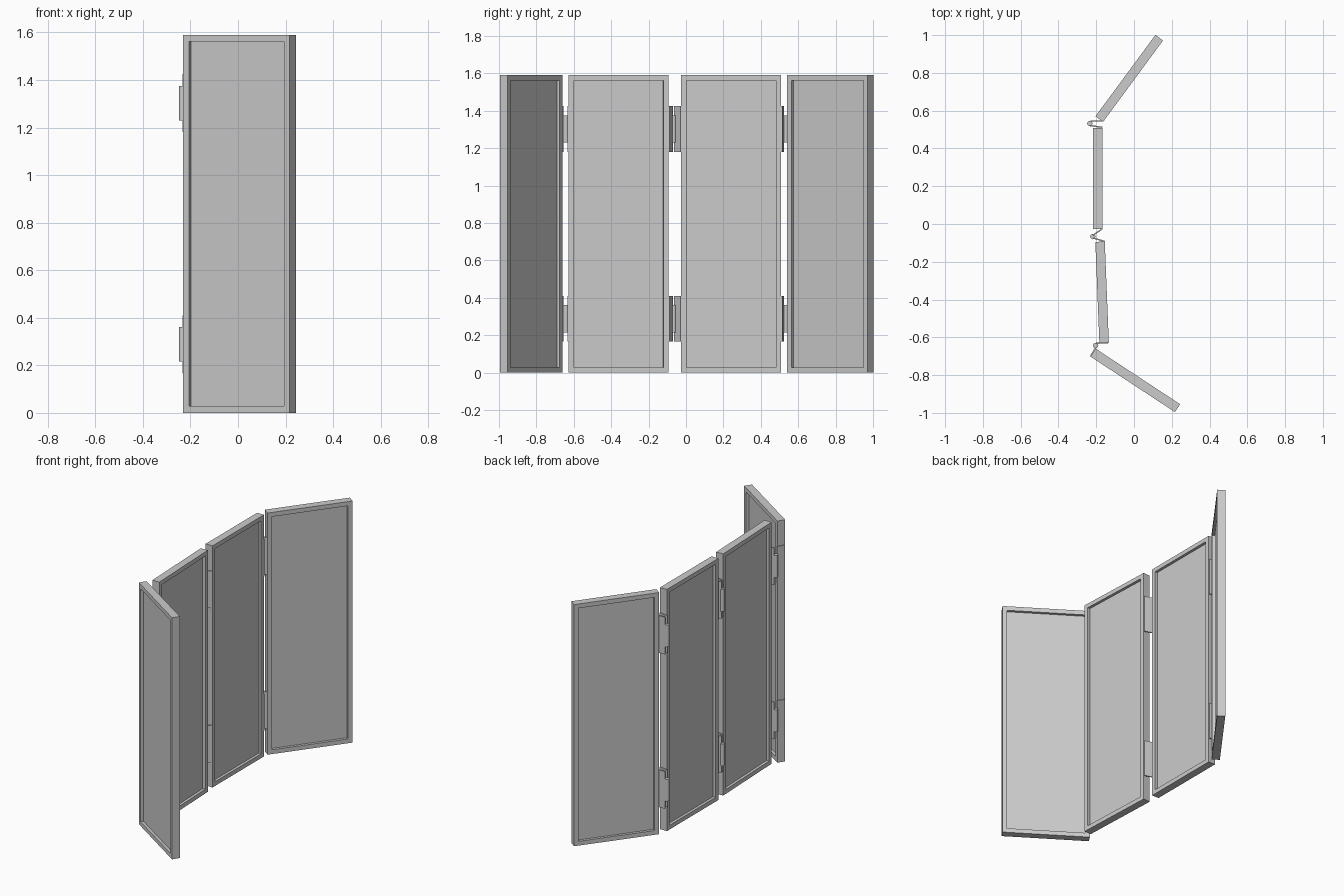
import bpy, bmesh, math
from mathutils import Vector, Matrix

if "Cube" in bpy.data.objects:
    bpy.data.objects.remove(bpy.data.objects["Cube"])

H, W, T = 1.59, 0.535, 0.05      # panel height, width, thickness
FRAME, RECESS = 0.04, 0.018      # frame border and recess depth


def finish(name, bm):
    me = bpy.data.meshes.new(name)
    bmesh.ops.recalc_face_normals(bm, faces=bm.faces)
    bm.to_mesh(me)
    bm.free()
    ob = bpy.data.objects.new(name, me)
    bpy.context.collection.objects.link(ob)
    return ob


def box(bm, size, centre, angle=0.0):
    mat = (Matrix.Translation(centre) @ Matrix.Rotation(angle, 4, 'Z')
           @ Matrix.Diagonal((*size, 1)))
    bmesh.ops.create_cube(bm, size=1, matrix=mat)


# framed panel, recessed on both faces
def panel(name, x, y, degrees):
    bm = bmesh.new()
    box(bm, (W, T, H), (0, 0, H / 2))
    bm.normal_update()
    for f in [f for f in bm.faces if abs(f.normal.y) > 0.9]:
        bmesh.ops.inset_region(bm, faces=[f], thickness=FRAME)
        n = f.normal.copy()
        ring = bmesh.ops.extrude_discrete_faces(bm, faces=[f])['faces']
        bmesh.ops.translate(bm, verts=ring[0].verts, vec=-n * RECESS)
    ob = finish(name, bm)
    ob.location = (x, y, 0)
    ob.rotation_euler.z = math.radians(degrees)


# hinge: pin barrel plus two thin leaves, each given by its end points in plan
def hinge(name, pin, leaves, z):
    bm = bmesh.new()
    bmesh.ops.create_cone(bm, cap_ends=True, segments=16, radius1=0.014,
                          radius2=0.014, depth=0.145,
                          matrix=Matrix.Translation((*pin, z)))
    for a, b in leaves:
        a, b = Vector(a), Vector(b)
        d, m = b - a, (a + b) / 2
        box(bm, (d.length, 0.007, 0.245), (m.x, m.y, z), math.atan2(d.y, d.x))
    ob = finish(name, bm)
    bpy.context.view_layer.objects.active = ob
    ob.select_set(True)
    bpy.ops.object.shade_smooth_by_angle(angle=math.radians(35))
    ob.select_set(False)


panel("back_end_panel", -0.025, 0.771, 53.6)
panel("back_middle_panel", -0.192, 0.241, 90)
panel("front_middle_panel", -0.169, -0.361, -87.7)
panel("front_end_panel", 0.007, -0.828, -33.3)

hinges = {
    "back_hinge": ((-0.234, 0.532), [((-0.23, 0.545), (-0.165, 0.546)),
                                     ((-0.232, 0.521), (-0.168, 0.512))]),
    "middle_hinge": ((-0.218, -0.067), [((-0.218, -0.060), (-0.168, -0.026)),
                                        ((-0.216, -0.074), (-0.157, -0.092))]),
    "front_hinge": ((-0.203, -0.643), [((-0.200, -0.631), (-0.137, -0.629)),
                                       ((-0.203, -0.656), (-0.229, -0.698))]),
}
for label, (pin, leaves) in hinges.items():
    for level, z in (("lower", 0.288), ("upper", 1.303)):
        hinge(f"{level}_{label}", pin, leaves, z)
